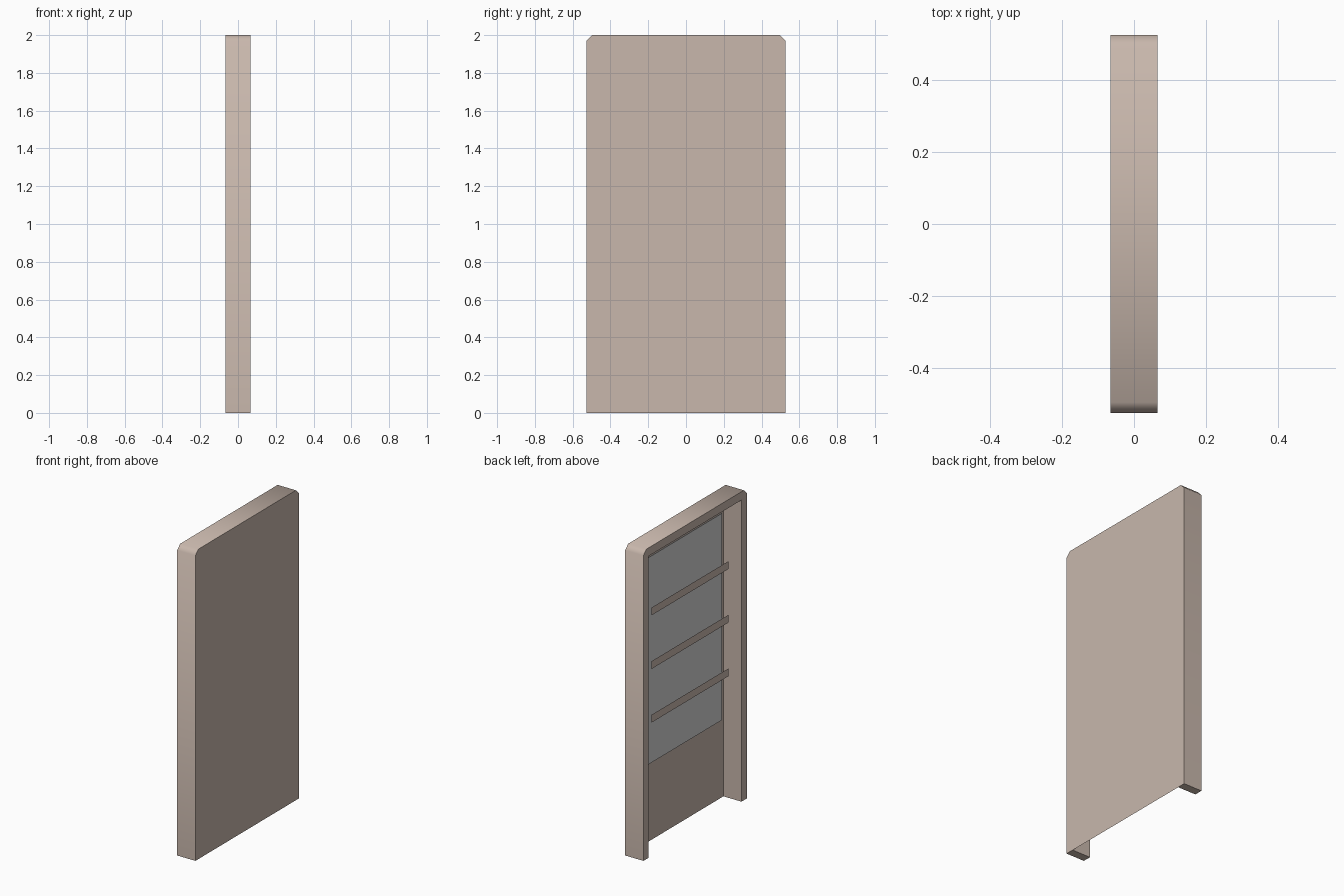
import bpy
import bmesh
import math

cube = bpy.data.objects.get("Cube")
if cube:
    bpy.data.objects.remove(cube, do_unlink=True)

HALF_X, HALF_Y, HEIGHT = 0.065, 0.527, 2.0
WALL, CHAMFER = 0.054, 0.03
INNER_Y, INNER_TOP = HALF_Y - WALL, HEIGHT - WALL
INSERT_Y, INSERT_Z = 0.393, 1.203


def material(name, color):
    mat = bpy.data.materials.new(name)
    mat.use_nodes = True
    mat.diffuse_color = (*color, 1)
    mat.node_tree.nodes["Principled BSDF"].inputs["Base Color"].default_value = (*color, 1)
    return mat


TAUPE = material("taupe", (0.58, 0.475, 0.413))
GREY = material("grey", (0.64, 0.64, 0.64))


def sheet(name, outline, x, side, mat, depth=0):
    """Flat (y, z) outline at x facing side (+1 or -1); its edges can be drawn out by depth."""
    bm = bmesh.new()
    face = bm.faces.new([bm.verts.new((x, y, z)) for y, z in outline])
    face.normal_update()
    if face.normal.x * side < 0:
        face.normal_flip()
    if depth:
        grown = bmesh.ops.extrude_edge_only(bm, edges=bm.edges[:])
        verts = [g for g in grown["geom"] if isinstance(g, bmesh.types.BMVert)]
        bmesh.ops.translate(bm, verts=verts, vec=(depth, 0, 0))
        bmesh.ops.recalc_face_normals(bm, faces=bm.faces)
        bm.normal_update()
        if face.normal.x * side < 0:
            bmesh.ops.reverse_faces(bm, faces=bm.faces)
    mesh = bpy.data.meshes.new(name)
    bm.to_mesh(mesh)
    bm.free()
    mesh.materials.append(mat)
    mesh.shade_smooth()
    mesh.set_sharp_from_angle(angle=math.radians(50))
    bpy.context.collection.objects.link(bpy.data.objects.new(name, mesh))


def rectangle(half_y, z0, z1):
    return [(-half_y, z0), (half_y, z0), (half_y, z1), (-half_y, z1)]


# Outer silhouette with clipped top corners
half = [(HALF_Y, 0), (HALF_Y, HEIGHT - CHAMFER), (HALF_Y - CHAMFER, HEIGHT)]
outer = half + [(-y, z) for y, z in reversed(half)]

# Rim: two sides and a top, open at the bottom
inner = [(-INNER_Y, 0), (-INNER_Y, INNER_TOP), (INNER_Y, INNER_TOP), (INNER_Y, 0)]
sheet("rim", outer + inner, -HALF_X, -1, TAUPE, depth=2 * HALF_X)

# Closed outer face and its inside lining
sheet("face_panel", outer, HALF_X, 1, TAUPE)
sheet("inner_lining", rectangle(INNER_Y, 0, INNER_TOP), HALF_X - 0.001, -1, TAUPE)

# Grey board standing off the lining
sheet("grey_board", rectangle(INSERT_Y, INSERT_Z - 0.667, INSERT_Z + 0.667),
      0.017, -1, GREY, depth=0.004)

# Flat cross slats in front of the board, evenly spaced about its middle
for i in (-1, 0, 1):
    z = INSERT_Z + i * 0.346
    sheet(f"slat_{i + 2}", rectangle(INSERT_Y, z - 0.025, z + 0.025), -0.03, -1, TAUPE)
